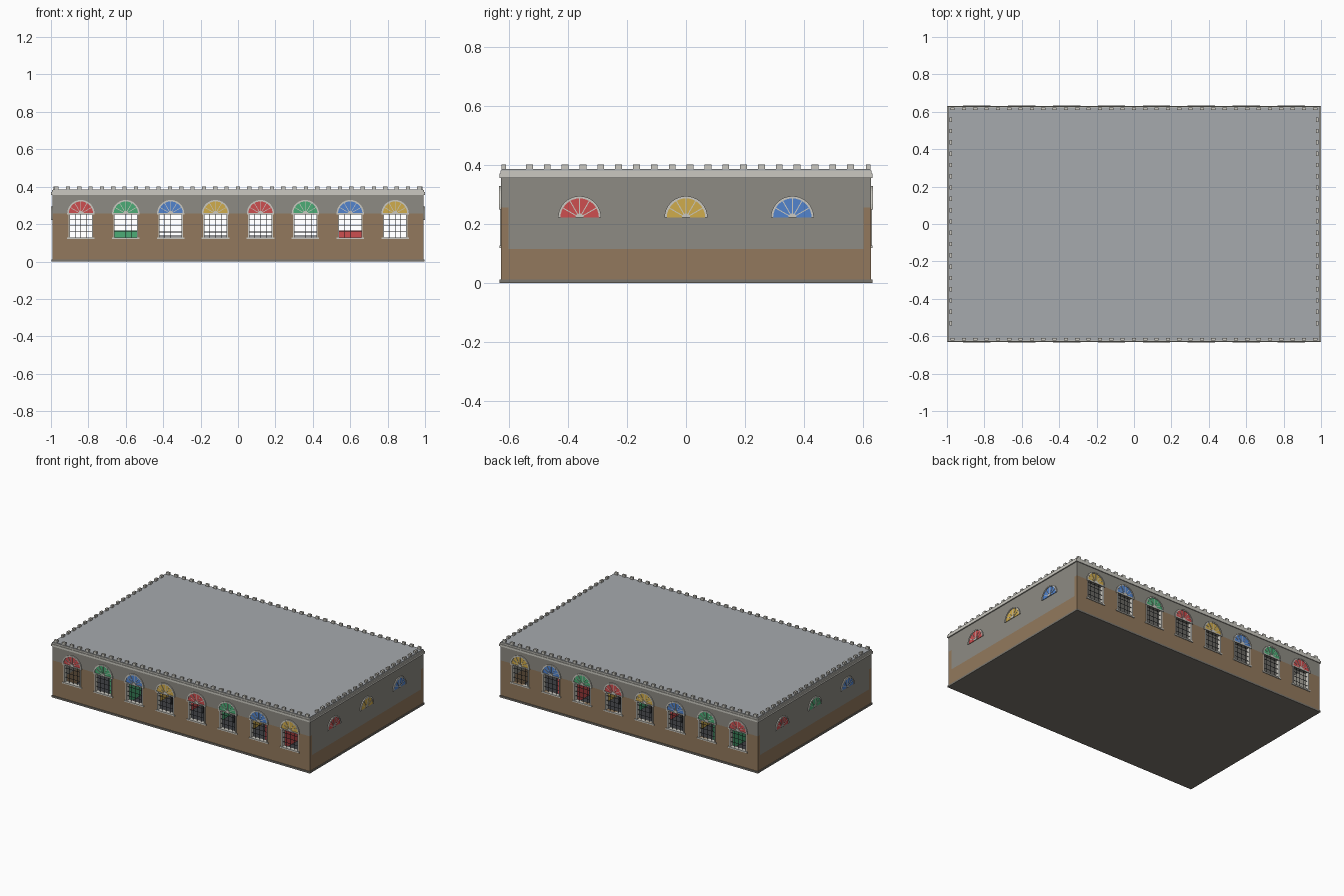
import bpy, bmesh, math
from mathutils import Matrix, Vector

if "Cube" in bpy.data.objects:
    bpy.data.objects.remove(bpy.data.objects["Cube"])


def colour(name, r, g, b):
    m = bpy.data.materials.new(name)
    m.diffuse_color = [(c / 255 / 12.92 if c < 11 else ((c / 255 + 0.055) / 1.055) ** 2.4)
                       for c in (r, g, b)] + [1]
    m.use_nodes = True
    m.node_tree.nodes["Principled BSDF"].inputs["Base Color"].default_value = m.diffuse_color
    return m


BROWN = colour("brown_plaster", 146, 121, 93)
GREY = colour("grey_plaster", 141, 139, 131)
TRIM = colour("pale_stone", 203, 201, 193)
ROOF = colour("roof_grey", 166, 170, 174)
STONE = colour("base_stone", 122, 118, 110)
DARK = colour("dark_iron", 62, 64, 68)
RED = colour("red_glass", 205, 78, 80)
GREEN = colour("green_glass", 76, 172, 118)
BLUE = colour("blue_glass", 82, 132, 206)
YELLOW = colour("yellow_glass", 208, 172, 76)
GLASS = [RED, GREEN, BLUE, YELLOW]


def new_object(name, bm, mat):
    bmesh.ops.recalc_face_normals(bm, faces=bm.faces)
    me = bpy.data.meshes.new(name)
    bm.to_mesh(me)
    bm.free()
    me.materials.append(mat)
    ob = bpy.data.objects.new(name, me)
    bpy.context.collection.objects.link(ob)
    return ob


def boxes(name, spans, mat, matrix=None):
    """Boxes given as (x0, x1, y0, y1, z0, z1), joined in one object."""
    bm = bmesh.new()
    for x0, x1, y0, y1, z0, z1 in spans:
        m = Matrix.Translation(((x0 + x1) / 2, (y0 + y1) / 2, (z0 + z1) / 2))
        m = m @ Matrix.Diagonal((x1 - x0, y1 - y0, z1 - z0, 1))
        bmesh.ops.create_cube(bm, size=1, matrix=m)
    if matrix:
        bm.transform(matrix)
    return new_object(name, bm, mat)


def slab(name, hx, hy, z0, z1, mat):
    return boxes(name, [(-hx, hx, -hy, hy, z0, z1)], mat)


def prism(bm, pts, y0, y1):
    """Extrude an outline in the x-z plane from y0 to y1."""
    face = bm.faces.new([bm.verts.new((x, y0, z)) for x, z in pts])
    res = bmesh.ops.extrude_face_region(bm, geom=[face])
    verts = [g for g in res["geom"] if isinstance(g, bmesh.types.BMVert)]
    bmesh.ops.translate(bm, verts=verts, vec=(0, y1 - y0, 0))


def arc(r, a0=0.0, a1=math.pi, n=18):
    return [(r * math.cos(a0 + (a1 - a0) * i / n), r * math.sin(a0 + (a1 - a0) * i / n))
            for i in range(n + 1)]


def fanlight(name, matrix, glass, rail):
    """Half-round coloured window facing local -y with rim, hub and spokes."""
    r = 0.073
    bm = bmesh.new()
    prism(bm, arc(r - 0.002), -0.003, 0.002)
    bm.transform(matrix)
    new_object(name + "_glass", bm, glass)
    bm = bmesh.new()
    outer, inner = arc(r), arc(r - 0.008)
    for i in range(18):
        prism(bm, [outer[i], outer[i + 1], inner[i + 1], inner[i]], -0.007, 0.0)
    prism(bm, arc(0.014, n=8), -0.006, 0.0)
    for k in range(1, 6):
        d = Vector((math.cos(k * math.pi / 6), math.sin(k * math.pi / 6)))
        s = Vector((-d.y, d.x)) * 0.0016
        prism(bm, [d * 0.01 - s, d * 0.068 - s, d * 0.068 + s, d * 0.01 + s], -0.005, 0.0)
    if rail:
        prism(bm, [(-r, -0.006), (r, -0.006), (r, 0.002), (-r, 0.002)], -0.007, 0.0)
    bm.transform(matrix)
    new_object(name + "_tracery", bm, TRIM)


# Main dimensions
HX, HY, T = 0.992, 0.626, 0.026
SILL, HEAD, EAVE, HALF = 0.128, 0.256, 0.356, 0.062
WINDOWS = [-0.84 + 0.24 * i for i in range(8)]

# Base and floor
slab("base_plinth", 0.997, 0.632, 0, 0.012, STONE)
slab("interior_floor", HX - T, HY - T, 0.011, 0.015, DARK)

# Long walls with eight openings, front and rotated copy at the back
edges = [-HX] + [x + s * HALF for x in WINDOWS for s in (-1, 1)] + [HX]
for side, turn in (("front", 0), ("back", math.pi)):
    rot = Matrix.Rotation(turn, 4, 'Z')
    y0, y1 = -HY, -HY + T
    lower = [(-HX, HX, y0, y1, 0.01, SILL)]
    lower += [(edges[i], edges[i + 1], y0, y1, SILL, HEAD) for i in range(0, len(edges), 2)]
    boxes(side + "_wall_lower", lower, BROWN, rot)
    boxes(side + "_wall_upper", [(-HX, HX, y0, y1, HEAD, EAVE)], GREY, rot)
    for i, x in enumerate(WINDOWS):
        tag = f"{side}_window_{i + 1}"
        glass = GLASS[i % 4] if turn == 0 else GLASS[3 - i % 4]
        fanlight(tag + "_fan", rot @ Matrix.Translation((x, y0, HEAD)), glass, True)
        # Sill and slim side frames
        boxes(tag + "_frame", [
            (x - 0.074, x + 0.074, y0 - 0.006, y1, SILL - 0.009, SILL),
            (x - HALF - 0.004, x - HALF + 0.003, y0 - 0.003, y1, SILL, HEAD),
            (x + HALF - 0.003, x + HALF + 0.004, y0 - 0.003, y1, SILL, HEAD)], TRIM, rot)
        # Iron grille
        w, yb = 0.0011, y0 + 0.008
        bars = [(x + k * 0.031 - w, x + k * 0.031 + w, yb - w, yb + w, SILL, HEAD)
                for k in (-1, 0, 1)]
        bars += [(x - HALF, x + HALF, yb - w, yb + w, z - w, z + w)
                 for z in (0.16, 0.192, 0.224)]
        boxes(tag + "_grille", bars, DARK, rot)

# Short walls with three fanlights each
for side, s, glasses in (("right", 1, (RED, YELLOW, BLUE)), ("left", -1, (RED, GREEN, BLUE))):
    rot = Matrix.Rotation(s * math.pi / 2, 4, 'Z')
    ye = HY - T
    boxes(side + "_wall_lower", [(-ye, ye, -HX, -HX + T, 0.01, 0.116)], BROWN, rot)
    boxes(side + "_wall_upper", [(-ye, ye, -HX, -HX + T, 0.116, EAVE)], GREY, rot)
    for i, g in enumerate(glasses):
        fanlight(f"{side}_fan_{i + 1}",
                 rot @ Matrix.Translation((-0.36 + 0.36 * i, -HX, 0.222)), g, False)

# Cornice and flat roof
slab("cornice_lower", 1.0, 0.632, EAVE, 0.371, TRIM)
slab("cornice_upper", 0.995, 0.628, 0.371, 0.382, TRIM)
slab("roof", 0.99, 0.624, 0.38, 0.386, ROOF)

# Battlement blocks along the four edges
blocks = []
for s in (-1, 1):
    for i in range(33):
        x, y = -0.97 + i * 0.0606, s * 0.617
        blocks.append((x - 0.0115, x + 0.0115, y - 0.007, y + 0.007, 0.384, 0.402))
    for i in range(19):
        x, y = s * 0.98, -0.53 + i * 0.0604
        blocks.append((x - 0.007, x + 0.007, y - 0.0115, y + 0.0115, 0.384, 0.402))
boxes("battlements", blocks, TRIM)

# Market racks inside: dark frames with coloured goods
racks, goods = [], {0: [], 1: [], 3: []}
for n, x in enumerate((-0.36, -0.12, 0.12, 0.36)):
    for m, y in enumerate((-0.38, 0.38)):
        racks += [(x - 0.07, x + 0.07, y + k - 0.003, y + k + 0.003, z, z + 0.003)
                  for k in (-0.07, 0.07) for z in (0.135, 0.153)]
        racks += [(x + a - 0.003, x + a + 0.003, y + k - 0.003, y + k + 0.003, 0.014, 0.156)
                  for a in (-0.067, 0.067) for k in (-0.07, 0.07)]
        for j, key in enumerate((1, 0, 3)):
            gx = x - 0.045 + 0.045 * ((j + n + m) % 3)
            goods[key].append((gx - 0.018, gx + 0.018, y - 0.05, y + 0.05, 0.08, 0.12))
boxes("market_racks", racks, DARK)
for key, label in ((0, "red"), (1, "green"), (3, "yellow")):
    boxes(label + "_goods", goods[key], GLASS[key])

# Long counters behind the second and seventh windows
for label, x, mat in (("green", -0.6, GREEN), ("red", 0.6, RED)):
    boxes(label + "_counter", [(x - 0.07, x + 0.07, y - 0.1, y + 0.1, 0.014, 0.166)
                               for y in (-0.36, 0.36)], mat)
